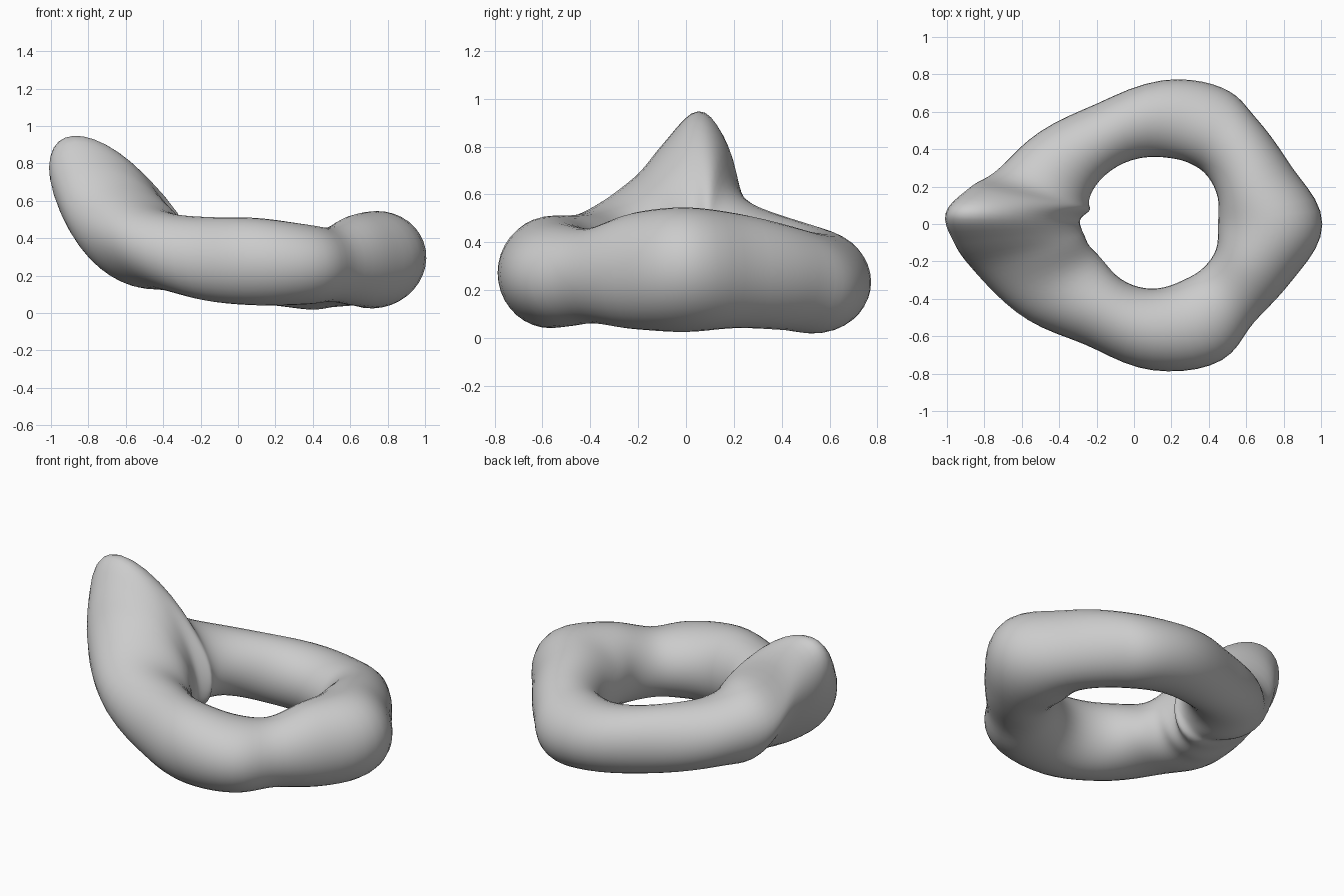
import bpy
import bmesh
import math
from mathutils import Vector

default_cube = bpy.data.objects.get("Cube")
if default_cube:
    bpy.data.objects.remove(default_cube, do_unlink=True)

# Plain grey material
grey = bpy.data.materials.new("plain grey")
grey.use_nodes = True
grey_colour = (0.6, 0.6, 0.6, 1)
grey.diffuse_color = grey_colour
grey.node_tree.nodes["Principled BSDF"].inputs["Base Color"].default_value = grey_colour

# Oval sections round the hole:
# angle, distance from hole centre, height, half width, half thickness, tilt
sections = [
    (0, .63, .285, .285, .26, 18),
    (22, .59, .28, .215, .24, 5),
    (45, .59, .25, .2, .22, -15),
    (60, .6, .23, .225, .21, -28),
    (80, .575, .24, .215, .2, -15),
    (115, .535, .28, .175, .2, 0),
    (146, .585, .33, .22, .2, 15),
    (162, .625, .37, .28, .225, 30),
    (169, .675, .475, .42, .23, 48),
    (177, .75, .54, .495, .24, 51),
    (186, .72, .47, .42, .25, 45),
    (196, .67, .4, .33, .245, 32),
    (213, .6, .335, .28, .205, 22),
    (240, .54, .29, .2, .225, 8),
    (270, .565, .275, .22, .235, 0),
    (297, .58, .26, .24, .215, 0),
    (316, .555, .26, .2, .2, 0),
    (338, .585, .28, .22, .245, 8),
]
HOLE_CENTRE = Vector((.1, 0, 0))
STEPS_PER_SECTION = 5
SIDES = 36


def blend(before, start, end, after, t):
    """Smooth curve through four neighbouring values."""
    return start + t / 2 * (end - before + t * (
        2 * before - 5 * start + 4 * end - after
        + t * (3 * (start - end) + after - before)))


def section_at(index, t):
    count = len(sections)
    neighbours = []
    for offset in range(-1, 3):
        turn, place = divmod(index + offset, count)
        angle, *shape = sections[place]
        neighbours.append((angle + 360 * turn, *shape))
    return [blend(*values, t) for values in zip(*neighbours)]


def add_oval(mesh, angle, distance, height, width, thickness, tilt):
    angle, tilt = math.radians(angle), math.radians(tilt)
    outward = Vector((math.cos(angle), math.sin(angle), 0))
    up = Vector((0, 0, 1))
    long_axis = outward * math.cos(tilt) + up * math.sin(tilt)
    short_axis = up * math.cos(tilt) - outward * math.sin(tilt)
    middle = HOLE_CENTRE + outward * distance + up * height
    oval = []
    for side in range(SIDES):
        # Start each oval at its outermost side, so the sides line up
        a = math.tau * side / SIDES - tilt
        point = middle + long_axis * width * math.cos(a) + short_axis * thickness * math.sin(a)
        oval.append(mesh.verts.new(point))
    return oval


# Loft the ovals into one closed ring
mesh = bmesh.new()
ovals = [add_oval(mesh, *section_at(index, step / STEPS_PER_SECTION))
         for index in range(len(sections))
         for step in range(STEPS_PER_SECTION)]
for index, oval in enumerate(ovals):
    previous = ovals[index - 1]
    for side in range(SIDES):
        mesh.faces.new((previous[side - 1], oval[side - 1], oval[side], previous[side]))
bmesh.ops.recalc_face_normals(mesh, faces=mesh.faces)

data = bpy.data.meshes.new("warped_ring")
mesh.to_mesh(data)
mesh.free()
data.materials.append(grey)
ring = bpy.data.objects.new("warped_ring", data)
bpy.context.collection.objects.link(ring)

# Soften the joins between sections
relax = ring.modifiers.new("Soften", "SMOOTH")
relax.factor = 0.5
relax.iterations = 3

bpy.context.view_layer.objects.active = ring
ring.select_set(True)
bpy.ops.object.shade_smooth_by_angle(angle=math.radians(60))
